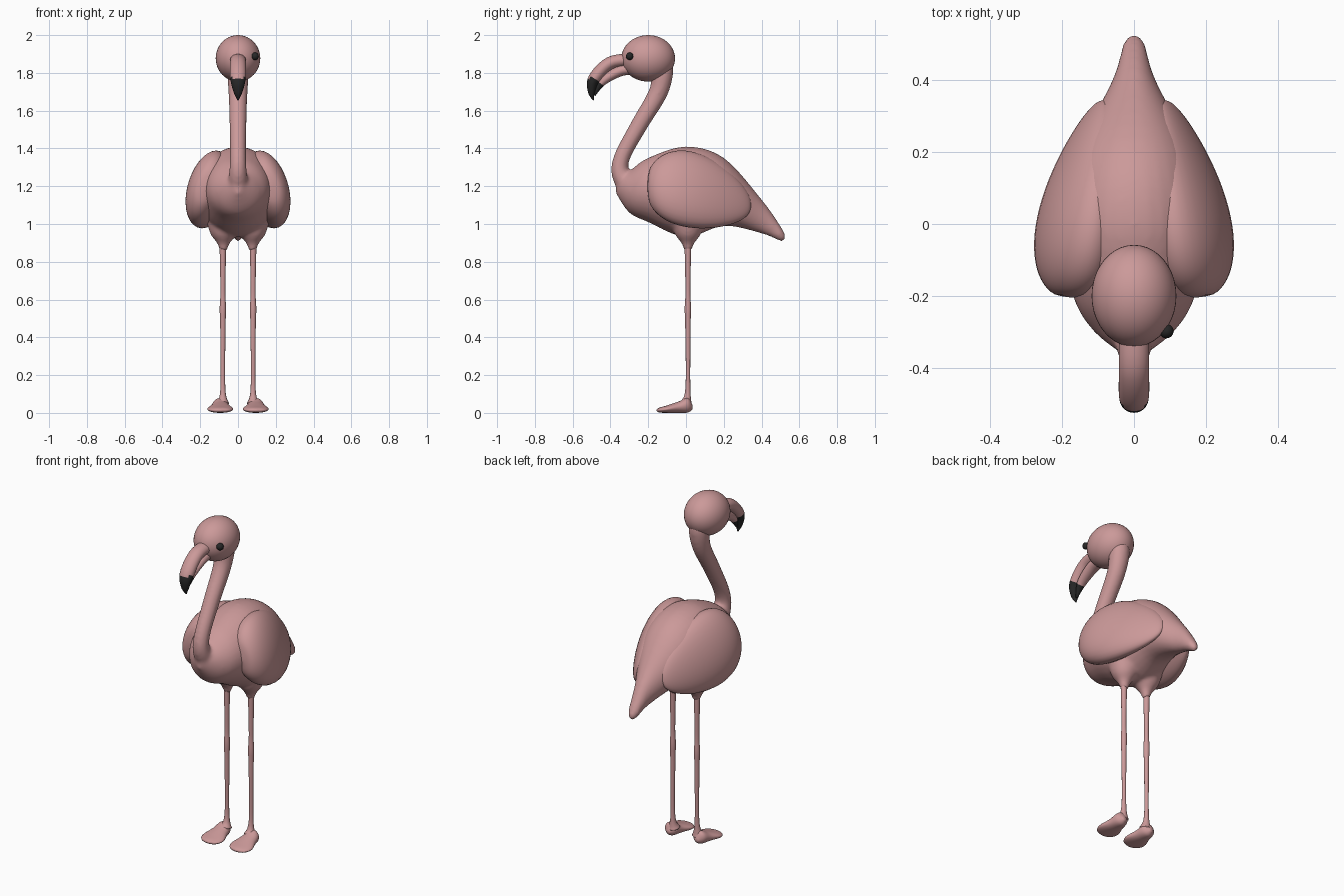
import bpy, bmesh
from math import sin, cos, pi, sqrt
from mathutils import Vector

old = bpy.data.objects.get("Cube")
if old:
    bpy.data.objects.remove(old, do_unlink=True)


def material(name, colour):
    made = bpy.data.materials.new(name)
    made.use_nodes = True
    made.diffuse_color = colour
    made.node_tree.nodes["Principled BSDF"].inputs["Base Color"].default_value = colour
    return made


PINK = material("dusty_pink", (0.6, 0.32, 0.32, 1))
BLACK = material("charcoal", (0.02, 0.02, 0.02, 1))


def finish(name, bm, colour=PINK):
    mesh = bpy.data.meshes.new(name)
    bm.to_mesh(mesh)
    bm.free()
    mesh.materials.append(colour)
    mesh.shade_smooth()
    made = bpy.data.objects.new(name, mesh)
    bpy.context.collection.objects.link(made)
    return made


def section(y, z, width, depth=None, x=0, lean=0):
    """One oval cross-section; it is round unless a depth is given."""
    return Vector((x, y, z, width, width if depth is None else depth, lean))


def smooth_rows(rows, steps):
    """Catmull-Rom interpolation of whole cross-sections."""
    last = len(rows) - 1
    result = []
    for i in range(last):
        before, start, end, after = (rows[min(max(i + k, 0), last)] for k in (-1, 0, 1, 2))
        for step in range(steps):
            t = step / steps
            square = 2 * before - 5 * start + 4 * end - after
            cube = 3 * (start - end) + after - before
            result.append(start + t / 2 * (end - before + t * (square + t * cube)))
    return result + [rows[last]]


def loft(name, rows, x=0, flat=1, upright=False, side=1, sides=32, steps=6):
    """Skin oval cross-sections that follow a path in the side plane."""
    rows = smooth_rows([section(*row) for row in rows], steps)
    bm = bmesh.new()
    rings = []
    across = Vector((1, 0, 0))
    for i, row in enumerate(rows):
        centre_x, y, z, width, depth, lean = row
        tangent = rows[min(i + 1, len(rows) - 1)] - rows[max(i - 1, 0)]
        up = Vector((0, 0, 1)) if upright else Vector(tangent[:3]).cross(across).normalized()
        ring = []
        for k in range(sides):
            angle = 2 * pi * k / sides
            point = Vector((centre_x + x, y, z)) + up * (flat * depth * sin(angle))
            point += across * (width * cos(angle) - lean * sin(angle))
            point.x *= side
            ring.append(bm.verts.new(point))
        rings.append(ring)
    for ring, following in zip(rings, rings[1:]):
        for k in range(sides):
            bm.faces.new((ring[k - 1], ring[k], following[k], following[k - 1]))
    bm.faces.new(rings[0])
    bm.faces.new(rings[-1])
    bmesh.ops.recalc_face_normals(bm, faces=bm.faces)
    return finish(name, bm)


def ellipsoid(name, centre, radii, colour=PINK):
    bm = bmesh.new()
    bmesh.ops.create_uvsphere(bm, u_segments=40, v_segments=24, radius=1)
    made = finish(name, bm, colour)
    made.location, made.scale = centre, radii
    return made


# Torso running back into the tail
body = loft("body", [
    (-.37, 1.2, .02, .04), (-.3, 1.17, .11, .11), (-.2, 1.18, .17, .17), (0, 1.17, .21, .24),
    (.2, 1.17, .16, .18), (.4, 1.04, .06, .09), (.5, .95, .03, .04), (.526, .93, .01, .01)],
    upright=True)

# S-shaped neck
neck = loft("neck", [
    (-.25, 1.15, .07), (-.34, 1.25, .05), (-.34, 1.35, .043), (-.25, 1.52, .045),
    (-.15, 1.69, .05), (-.125, 1.8, .057), (-.13, 1.86, .05)])

# Thighs tapering out of the belly
thighs = [loft("thigh", [(.01, 1.05, .1), (.01, .95, .07), (.01, .9, .035), (.01, .86, .02)],
               x=.077, side=side) for side in (1, -1)]

# Blend torso, neck and thighs into one skin
bpy.ops.object.select_all(action='DESELECT')
for part in [body, neck] + thighs:
    part.select_set(True)
bpy.context.view_layer.objects.active = body
bpy.ops.object.join()
blend = body.modifiers.new("blend", 'REMESH')
blend.mode, blend.voxel_size, blend.use_smooth_shade = 'VOXEL', 0.01, True
relax = body.modifiers.new("relax", 'SMOOTH')
relax.iterations = 8


def wing_section(t):
    """Blunt at the front, leaning in at the top, thinning towards the back."""
    swell = sqrt(abs(sin(pi * t ** .75))) + .01
    return (.55 * t - .205, 1.2 - .1 * t * t, .12 * swell * (1 - .35 * t), .2 * swell,
            .17 - .085 * t * t, .045 * swell)


# Folded wings, legs and feet
for side, label in ((1, "left"), (-1, "right")):
    loft(label + "_wing", [wing_section((1 - cos(pi * k / 12)) / 2) for k in range(13)],
         upright=True, side=side, steps=3)
    loft(label + "_leg", [
        (.01, .9, .018), (.01, .65, .013), (.01, .55, .017), (.01, .45, .014),
        (.01, .13, .013), (0, .05, .033)], x=.08, side=side, sides=16)
    loft(label + "_foot", [
        (.035, .03, .01), (.01, .04, .038), (-.04, .03, .05, .03), (-.1, .02, .068, .02),
        (-.14, .015, .05, .013), (-.155, .014, .01, .005)], x=.094, upright=True, side=side)

# Head with a raised face around the beak
ellipsoid("head", (0, -.2, 1.877), (.118, .142, .123))
ellipsoid("face", (0, -.275, 1.868), (.08, .066, .07))

# Hooked beak in two halves, dark towards the tip
upper = loft("upper_beak", [
    (-.28, 1.87, .042), (-.4, 1.853, .042), (-.485, 1.77, .041), (-.5, 1.7, .024),
    (-.49, 1.655, .003)], flat=.8)
lower = loft("lower_beak", [
    (-.28, 1.82, .036), (-.35, 1.81, .036), (-.44, 1.755, .027), (-.485, 1.68, .006)], flat=.8)
for half in (upper, lower):
    half.data.materials.append(BLACK)
    for face in half.data.polygons:
        if face.center.z + face.center.y / 2 < 1.52:
            face.material_index = 1

# Single eye on the left of the head
ellipsoid("left_eye", (.09, -.298, 1.888), (.02, .02, .02), BLACK)
